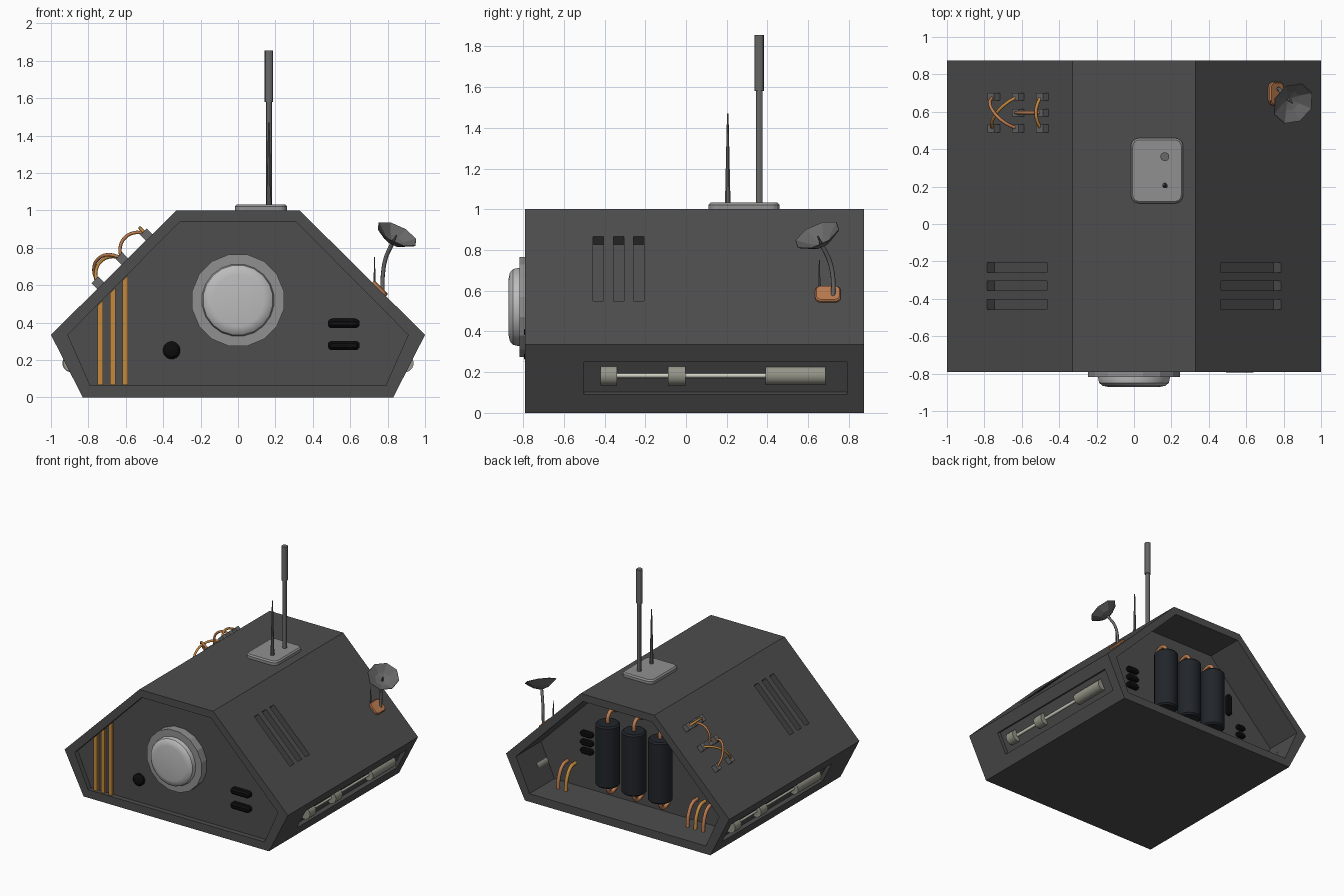
import bpy, bmesh
from math import pi, sin, cos, atan2
from mathutils import Vector, Matrix

if "Cube" in bpy.data.objects:
    bpy.data.objects.remove(bpy.data.objects["Cube"])

def mat(name, *rgb):
    m = bpy.data.materials.new(name)
    m.diffuse_color = (*rgb, 1)
    m.use_nodes = True
    m.node_tree.nodes["Principled BSDF"].inputs["Base Color"].default_value = m.diffuse_color
    return m

HULL = mat("dark_hull", .075, .075, .075)
BLACK = mat("black", .004, .004, .004)
CELL = mat("cell_blue_black", .015, .018, .023)
METAL = mat("metal", .14, .14, .14)
PALE = mat("pale_metal", .28, .28, .28)
LENS = mat("lens_grey", .5, .5, .5)
BEIGE = mat("beige", .3, .3, .25)
ROD = mat("rod_beige", .65, .65, .55)
AMBER = mat("amber", .55, .25, .05)
COPPER = mat("copper", .5, .2, .08)

def finish(name, bm, m, smooth=False):
    bmesh.ops.remove_doubles(bm, verts=bm.verts, dist=1e-5)
    bmesh.ops.recalc_face_normals(bm, faces=bm.faces)
    me = bpy.data.meshes.new(name)
    bm.to_mesh(me)
    bm.free()
    ob = bpy.data.objects.new(name, me)
    bpy.context.collection.objects.link(ob)
    me.materials.append(m)
    if smooth:
        bpy.ops.object.select_all(action='DESELECT')
        ob.select_set(True)
        bpy.context.view_layer.objects.active = ob
        bpy.ops.object.shade_smooth_by_angle()
    return ob

def prism(bm, pts, y0, y1):
    """Outline in x,z pushed along y."""
    f = bm.faces.new([bm.verts.new((x, y0, z)) for x, z in pts])
    ex = bmesh.ops.extrude_face_region(bm, geom=[f], use_keep_orig=True)
    vs = [g for g in ex['geom'] if isinstance(g, bmesh.types.BMVert)]
    bmesh.ops.translate(bm, verts=vs, vec=(0, y1 - y0, 0))

def box(bm, centre, size, tilt=0):
    m = Matrix.Translation(centre) @ Matrix.Rotation(tilt, 4, 'Y') @ Matrix.Diagonal((*size, 1))
    bmesh.ops.create_cube(bm, size=1, matrix=m)

def rounded(name, w, h, r, t, m, color):
    """Rounded rectangle slab, thickness along local z, soft top rim."""
    bm = bmesh.new()
    rings = []
    for z, s in ((0, 0), (t * .7, 0), (t, t * .3)):
        ring = []
        for k, (sx, sy) in enumerate(((1, 1), (-1, 1), (-1, -1), (1, -1))):
            for i in range(5):
                a = k * pi / 2 + i * pi / 8
                ring.append(bm.verts.new(m @ Vector((sx * (w / 2 - r) + (r - s) * cos(a),
                                                     sy * (h / 2 - r) + (r - s) * sin(a), z))))
        rings.append(ring)
    for a, b in zip(rings, rings[1:]):
        for i in range(20):
            bm.faces.new((a[i], a[(i + 1) % 20], b[(i + 1) % 20], b[i]))
    bm.faces.new(rings[0])
    bm.faces.new(rings[-1])
    return finish(name, bm, color)

def lathe(name, profile, origin, axis, color, n=16, smooth=False):
    """Profile of (radius, height) turned about an axis."""
    m = Matrix.Translation(origin) @ Vector(axis).to_track_quat('Z', 'Y').to_matrix().to_4x4()
    bm = bmesh.new()
    rings = [[bm.verts.new(m @ Vector((r * cos(2 * pi * (i + .5) / n), r * sin(2 * pi * (i + .5) / n), h)))
              for i in range(n)] for r, h in profile]
    for a, b in zip(rings, rings[1:]):
        for i in range(n):
            bm.faces.new((a[i], a[(i + 1) % n], b[(i + 1) % n], b[i]))
    return finish(name, bm, color, smooth)

def rod(name, a, b, r0, r1, color, n=12):
    a, b = Vector(a), Vector(b)
    L = (b - a).length
    return lathe(name, [(0, 0), (r0, 0), (r1, L), (0, L)], a, b - a, color, n, True)

def wire(name, pts, r, color):
    cu = bpy.data.curves.new(name, 'CURVE')
    cu.dimensions = '3D'
    cu.bevel_depth, cu.bevel_resolution, cu.resolution_u = r, 2, 6
    cu.use_fill_caps = True
    s = cu.splines.new('BEZIER')
    s.bezier_points.add(len(pts) - 1)
    for p, co in zip(s.bezier_points, pts):
        p.co = co
        p.handle_left_type = p.handle_right_type = 'AUTO'
    cu.materials.append(color)
    ob = bpy.data.objects.new(name, cu)
    bpy.context.collection.objects.link(ob)

def both(pts):
    return pts + [(-x, z) for x, z in reversed(pts)]

SLOPE = atan2(.665, .67)     # roof slope
UNDER = atan2(.17, .335)     # lower side slope
def roof_z(x): return .335 + (1 - abs(x)) * .665 / .67

# hull with front recess, open back bay, roof slots and side bays cut out
FRONT, BACK, PANEL, WALL = -.79, .875, -.75, .555
INNER = both([(.79, .065), (.91, .335), (.31, .94)])
bm = bmesh.new()
prism(bm, both([(.83, 0), (1, .335), (.33, 1)]), FRONT, BACK)
hull = finish("hull", bm, HULL)
bm = bmesh.new()
prism(bm, INNER, FRONT - .1, PANEL)
prism(bm, INNER, WALL, BACK + .1)
for s in (1, -1):
    for y in (-.43, -.33, -.232):
        box(bm, (s * .625, y, roof_z(.625)), (.45, .052, .11), s * SLOPE)
    box(bm, (s * .916, .145, .17), (.06, 1.29, .18), s * UNDER)
cutter = finish("hull_cutter", bm, HULL)
cutter.hide_render = True
mod = hull.modifiers.new("cut", 'BOOLEAN')
mod.object, mod.solver = cutter, 'EXACT'
dg = bpy.context.evaluated_depsgraph_get()
hull.data = bpy.data.meshes.new_from_object(hull.evaluated_get(dg))
hull.modifiers.clear()
bpy.data.objects.remove(cutter)

# front lamp
lathe("lamp_ring", [(.19, 0), (.25, 0), (.25, .067), (.19, .067), (.19, 0)], (0, PANEL, .52), (0, -1, 0), PALE)
lathe("lamp_lens", [(0, 0), (.19, 0), (.194, .075), (.188, .1), (.17, .115), (.14, .121), (0, .121)],
      (0, PANEL, .52), (0, -1, 0), LENS, 20, True)

# amber stripes, cut along the panel edge
for x in (-.737, -.67, -.603):
    bm = bmesh.new()
    l, r = x - .015, x + .015
    prism(bm, [(l, .066), (r, .066), (r, .33 + (.91 + r) * 1.008), (l, .33 + (.91 + l) * 1.008)], PANEL, PANEL - .025)
    finish("front_stripe", bm, AMBER)

# black button and slots on the front, vents on the bay wall
lathe("front_button", [(0, 0), (.047, 0), (.047, .02), (.03, .036), (0, .042)], (-.355, PANEL, .252), (0, -1, 0), BLACK)
def slot(name, x, y, z, w, h, t, back=False):
    m = Matrix.Translation((x, y, z)) @ Matrix.Rotation(-pi / 2 if back else pi / 2, 4, 'X')
    rounded(name, w, h, min(w, h) * .46, t, m, BLACK)
for z in (.396, .278):
    slot("front_slot", .565, PANEL, z, .17, .05, .045)
for z in (.51, .44, .372):
    slot("bay_vent", .49, WALL, z, .11, .045, .03, True)
for z in (.4, .335):
    slot("bay_port", -.6, WALL, z, .08, .04, .03, True)
slot("bay_tall_port", -.48, WALL, .56, .05, .18, .03, True)

# power cells with leads
for x in (-.235, 0, .235):
    lathe("power_cell", [(0, 0), (.08, 0), (.092, .012), (.092, .488), (.08, .5), (0, .5)],
          (x, .665, .21), (0, 0, 1), CELL, 20, True)
    for z0, s in ((.7, 1), (.22, -1)):
        wire("cell_lead", [(x, .665, z0), (x, .66, z0 + s * .06), (x, .62, z0 + s * .09), (x, WALL, z0 + s * .07)], .015, COPPER)

# cables arching from bay wall to bay floor
for i, x in enumerate((-.63, -.56, -.49, .6, .67)):
    wire("bay_cable", [(x, WALL, .245), (x, .615, .235), (x, .665, .165), (x, .68, .06)], .014,
         AMBER if i % 2 else COPPER)

# side pistons, turned half round for the left side
for s in (1, -1):
    def py(y): return .145 + s * (y - .145)
    def part(name, a, b, r, c):
        rod(name, (s * .889, py(a), .184), (s * .889, py(b), .184), r, r, c, 16)
    part("piston_rod", -.4, .6, .012, ROD)
    part("piston_end", -.42, -.34, .05, BEIGE)
    part("piston_collar", -.088, -.003, .05, BEIGE)
    part("piston_barrel", .39, .685, .047, BEIGE)

# roof plate and antennas
rounded("roof_plate", .28, .35, .045, .034, Matrix.Translation((.123, .285, .998)), PALE)
rod("tall_antenna", (.165, .36, 1.02), (.165, .36, 1.6), .017, .017, METAL)
rod("tall_antenna_tip", (.165, .36, 1.58), (.165, .36, 1.855), .024, .024, METAL)
rod("short_antenna", (.165, .205, 1.02), (.165, .205, 1.47), .015, .004, METAL, 8)

# patch board on the left slope
ROWS, COLS = (.51, .595, .68), (-.735, -.605, -.475)
N = Vector((-sin(SLOPE), 0, cos(SLOPE)))
def on_left(x, y, h):
    return Vector((x, y, roof_z(x))) + N * h
for c in COLS:
    for r in ROWS:
        if (c, r) != (COLS[0], ROWS[1]):
            bm = bmesh.new()
            box(bm, on_left(c, r, .018), (.05, .042, .05), -SLOPE)
            finish("patch_socket", bm, METAL)
links = [((0, 2), (1, 0), .11), ((0, 0), (1, 2), .09), ((1, 1), (2, 1), .09), ((2, 2), (2, 0), .07)]
for i, (a, b, h) in enumerate(links):
    ends = [(COLS[p], ROWS[q]) for p, q in (a, b)]
    def along(t, k):
        return on_left(*[u + (v - u) * t for u, v in zip(*ends)], k)
    wire("patch_wire", [along(0, .03), along(.2, h * .8), along(.5, h), along(.8, h * .8), along(1, .03)], .009,
         AMBER if i % 2 else COPPER)

# dish on its copper foot
foot = Matrix.Translation((.753, .697, roof_z(.753) - .004)) @ Matrix.Rotation(SLOPE, 4, 'Y')
rounded("dish_foot", .105, .125, .03, .02, foot, COPPER)
n = Vector((.42, -.38, .82)).normalized()
apex = Vector((.85, .645, .872)) - n * .065
wire("dish_stem", [(.772, .722, .56), (.775, .722, .66), (.79, .705, .745), apex + n * .005], .011, METAL)
lathe("dish", [(0, 0), (.06, .022), (.12, .065), (.118, .068), (.058, .028), (0, .006)], apex, n, METAL, 8)
rod("dish_feed", apex, apex + n * .06, .01, .004, METAL, 8)
rod("dish_whip", (.73, .655, .59), (.73, .655, .75), .006, .003, METAL, 8)
